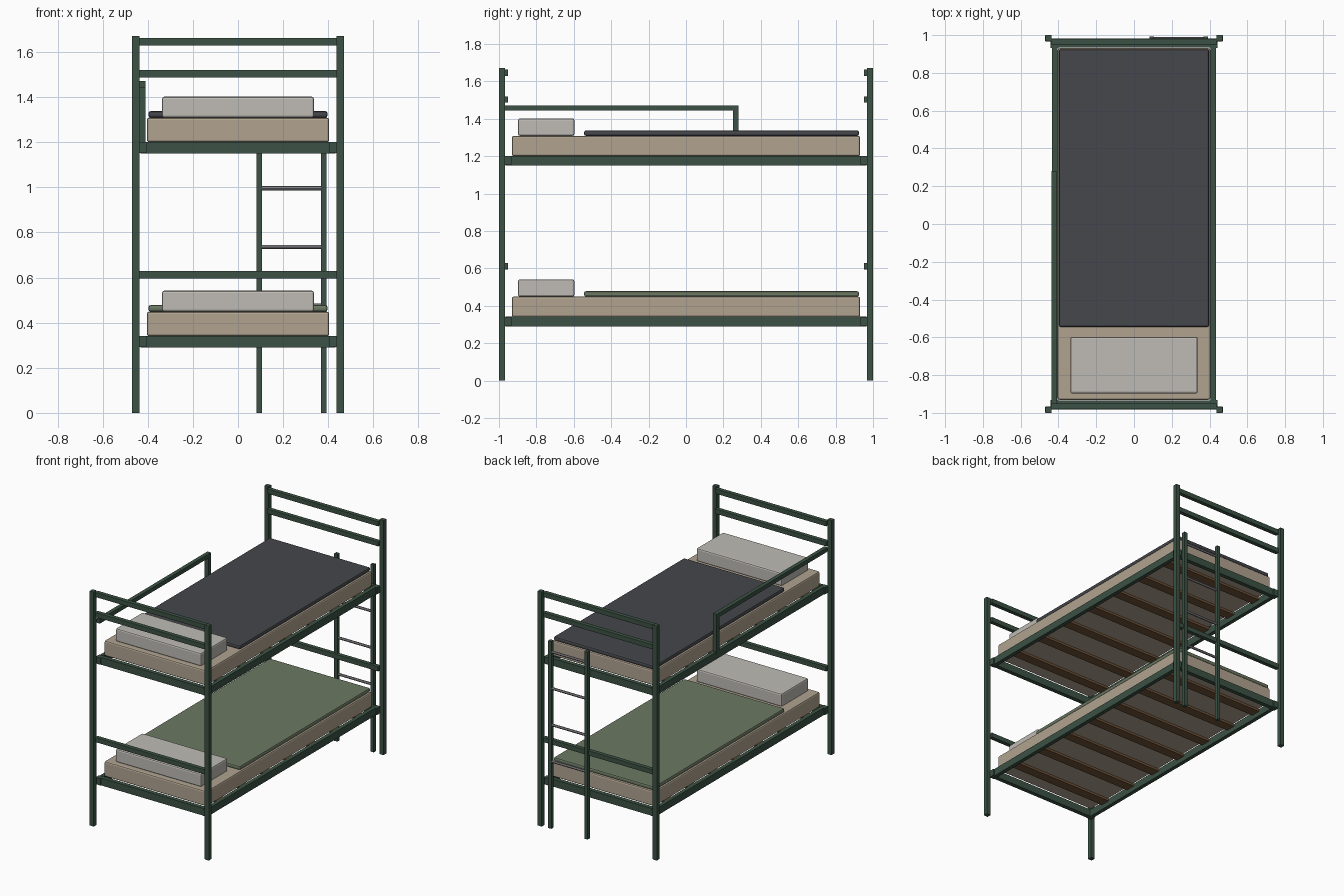
import bpy

if "Cube" in bpy.data.objects:
    bpy.data.objects.remove(bpy.data.objects["Cube"])


def material(name, r, g, b):
    m = bpy.data.materials.new(name)
    m.diffuse_color = (r, g, b, 1)
    m.use_nodes = True
    m.node_tree.nodes["Principled BSDF"].inputs["Base Color"].default_value = m.diffuse_color
    return m


GREEN = material("green_paint", 0.045, 0.085, 0.058)
BEIGE = material("ticking", 0.44, 0.37, 0.28)
WHITE = material("linen", 0.52, 0.50, 0.46)
DARK = material("dark_wool", 0.06, 0.063, 0.072)
OLIVE = material("olive_wool", 0.15, 0.19, 0.125)
WOOD = material("slat_wood", 0.16, 0.085, 0.04)
STEEL = material("steel", 0.24, 0.24, 0.26)


def box(name, x, y, z, mat, bevel=0.0):
    """Box from (min, max) ranges on each axis."""
    bpy.ops.mesh.primitive_cube_add(
        size=1, location=[(a + b) / 2 for a, b in (x, y, z)])
    o = bpy.context.object
    o.name = name
    o.scale = [b - a for a, b in (x, y, z)]
    bpy.ops.object.transform_apply(location=False, rotation=False, scale=True)
    o.data.materials.append(mat)
    if bevel:
        mod = o.modifiers.new("bevel", "BEVEL")
        mod.width = bevel
        mod.segments = 2
    return o


def span(sign, a, b):
    """Range a..b mirrored to the given side."""
    return tuple(sorted((sign * a, sign * b)))


# Corner posts
for sx in (-1, 1):
    for sy in (-1, 1):
        box("corner_post", span(sx, 0.437, 0.47), span(sy, 0.967, 1.0),
            (0, 1.672), GREEN, 0.002)

# Head and foot rails
for sy in (-1, 1):
    for z in (0.612, 1.503, 1.646):
        box("end_rail", (-0.44, 0.44), span(sy, 0.951, 0.981),
            (z - 0.017, z + 0.017), GREEN, 0.002)

# Two bunks: frame, slats, mattress, blanket, pillow
for level, z, wool in (("lower", 0.29, OLIVE), ("upper", 1.15, DARK)):
    top = z + 0.052
    for s in (-1, 1):
        box(level + "_side_rail", span(s, 0.405, 0.433), (-0.935, 0.935),
            (z, top), GREEN)
        box(level + "_cross_rail", (-0.405, 0.405), span(s, 0.935, 0.965),
            (z, top), GREEN)
        for sy in (-1, 1):
            box(level + "_corner_bracket", span(s, 0.403, 0.442),
                span(sy, 0.933, 0.972), (z + 0.002, top - 0.002), GREEN)
    for i in range(7):
        y = -0.78 + i * 0.26
        box(level + "_slat", (-0.408, 0.408), (y - 0.035, y + 0.035),
            (top - 0.018, top), WOOD)
    mat_top = top + 0.107
    box(level + "_mattress", (-0.404, 0.404), (-0.931, 0.931),
        (top - 0.002, mat_top), BEIGE, 0.01)
    box(level + "_blanket", (-0.397, 0.397), (-0.545, 0.925),
        (mat_top, mat_top + 0.029), wool, 0.01)
    box(level + "_pillow", (-0.337, 0.337), (-0.898, -0.597),
        (mat_top, mat_top + 0.093), WHITE, 0.01)

# Guard rail on the left of the upper bunk
box("guard_rail", (-0.438, -0.41), (-0.97, 0.281), (1.443, 1.472), GREEN)
box("guard_upright", (-0.438, -0.41), (0.251, 0.281), (1.19, 1.443), GREEN)

# Ladder at the foot end
for x in (0.094, 0.38):
    box("ladder_stile", (x - 0.0125, x + 0.0125), (0.967, 0.992),
        (0, 1.335), GREEN)
for z in (0.476, 0.736, 0.996, 1.256):
    bpy.ops.mesh.primitive_cylinder_add(
        vertices=12, radius=0.009, depth=0.28, location=(0.237, 0.98, z),
        rotation=(0, 1.5707963, 0))
    o = bpy.context.object
    o.name = "ladder_rung"
    o.data.materials.append(STEEL)
    bpy.ops.object.shade_smooth_by_angle()
